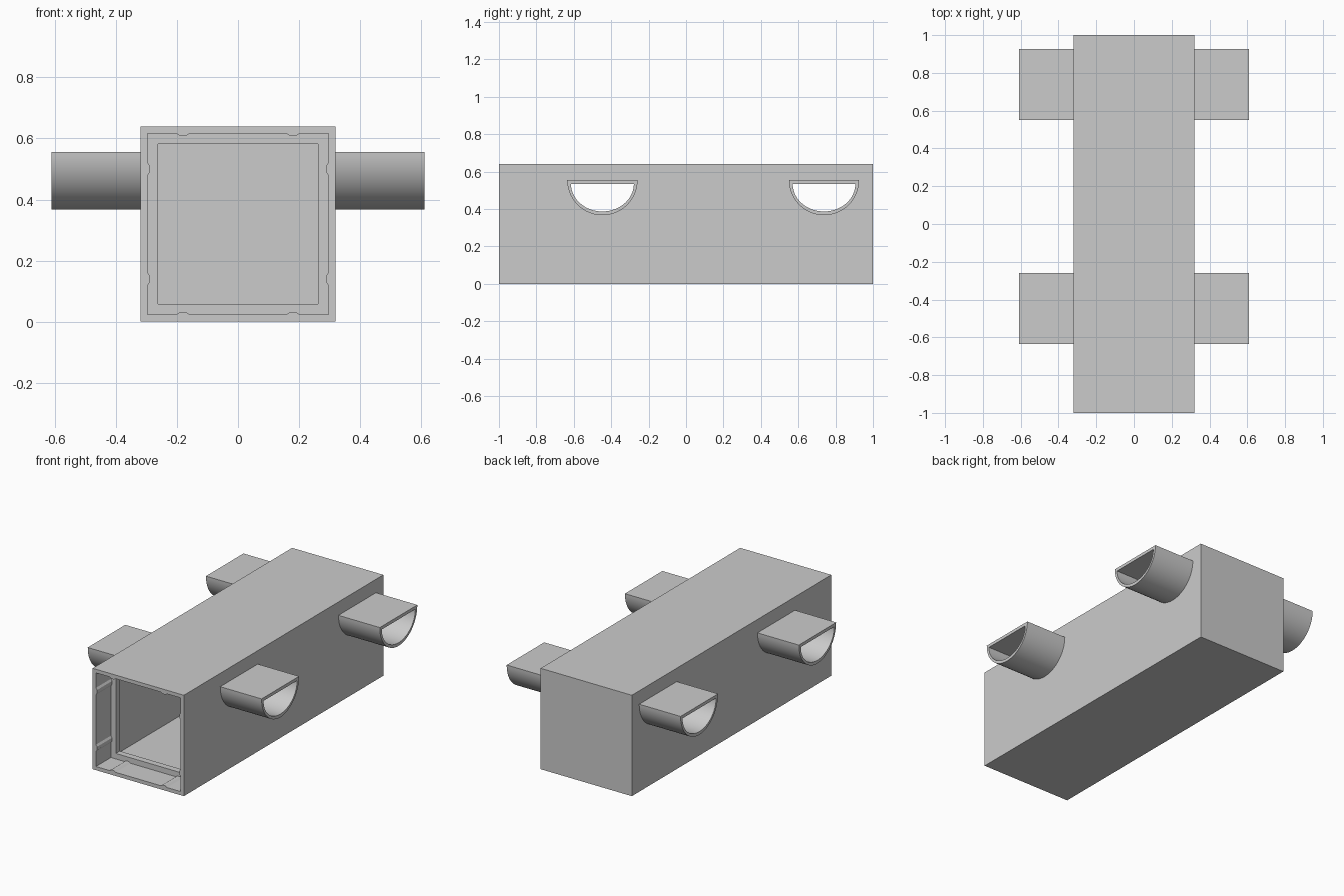
import bpy, bmesh
from math import sin, cos, pi
from mathutils import Vector

if "Cube" in bpy.data.objects:
    bpy.data.objects.remove(bpy.data.objects["Cube"], do_unlink=True)

GREY = (0.6, 0.6, 0.6, 1)
grey = bpy.data.materials.new("plain grey")
grey.use_nodes = True
grey.diffuse_color = GREY
grey.node_tree.nodes["Principled BSDF"].inputs["Base Color"].default_value = GREY

MID = 0.32           # height of the body's long axis
HALF = 0.32          # outer half width
INNER = 0.297        # half width of cavity and front recess


def prism(name, points, axis, start, end):
    """Extrude a flat profile along x (points are y, z) or y (points are x, z)."""
    bm = bmesh.new()
    place = (lambda p: (start, *p)) if axis == "x" else (lambda p: (p[0], start, p[1]))
    face = bm.faces.new([bm.verts.new(place(p)) for p in points])
    out = bmesh.ops.extrude_face_region(bm, geom=[face])
    step = Vector((end - start, 0, 0) if axis == "x" else (0, end - start, 0))
    moved = [v for v in out["geom"] if isinstance(v, bmesh.types.BMVert)]
    bmesh.ops.translate(bm, vec=step, verts=moved)
    bmesh.ops.recalc_face_normals(bm, faces=bm.faces)
    mesh = bpy.data.meshes.new(name)
    bm.to_mesh(mesh)
    bm.free()
    mesh.materials.append(grey)
    ob = bpy.data.objects.new(name, mesh)
    bpy.context.collection.objects.link(ob)
    return ob


def square(h):
    return [(-h, MID - h), (h, MID - h), (h, MID + h), (-h, MID + h)]


def half_disc(y, top, radius, segments=40):
    return [(y + radius[0] * cos(pi * i / segments), top - radius[1] * sin(pi * i / segments))
            for i in range(segments + 1)]


def ribbed_square(h):
    """Square with two low ribs pointing inwards on every side."""
    side = [(-h, -h)]
    for c in (-0.18, 0.18):
        side += [(c + d, -h + e) for d, e in
                 ((-0.022, 0), (-0.01, 0.008), (0.01, 0.008), (0.022, 0))]
    points = []
    for _ in range(4):
        points += [(x, z + MID) for x, z in side]
        side = [(-z, x) for x, z in side]
    return points


def combine(target, tool, operation):
    tool.hide_render = True
    mod = target.modifiers.new(operation, "BOOLEAN")
    mod.operation, mod.solver, mod.object = operation, "EXACT", tool
    bpy.context.view_layer.objects.active = target
    bpy.ops.object.modifier_apply(modifier=mod.name)
    bpy.data.objects.remove(tool, do_unlink=True)


# Closed box with two pairs of half round spouts
body = prism("box_with_spouts", square(HALF), "y", -1, 1)
spouts = (-0.447, 0.738)
for y in spouts:
    combine(body, prism("spout", half_disc(y, 0.555, (0.188, 0.188)), "x", -0.61, 0.61), "UNION")

# Hollow inside, lip opening and ribbed recess at the front
combine(body, prism("cavity", square(INNER), "y", -0.81, 0.977), "DIFFERENCE")
combine(body, prism("lip_opening", square(0.262), "y", -1.1, 0), "DIFFERENCE")
combine(body, prism("front_recess", ribbed_square(INNER), "y", -1.1, -0.85), "DIFFERENCE")

# Channels through the spouts and side walls
for y in spouts:
    combine(body, prism("channel", half_disc(y, 0.535, (0.168, 0.148)), "x", -1, 1), "DIFFERENCE")

# Smooth the round surfaces, keep the edges sharp
bpy.ops.object.select_all(action="DESELECT")
body.select_set(True)
bpy.context.view_layer.objects.active = body
bpy.ops.object.shade_smooth_by_angle(angle=pi / 6)
